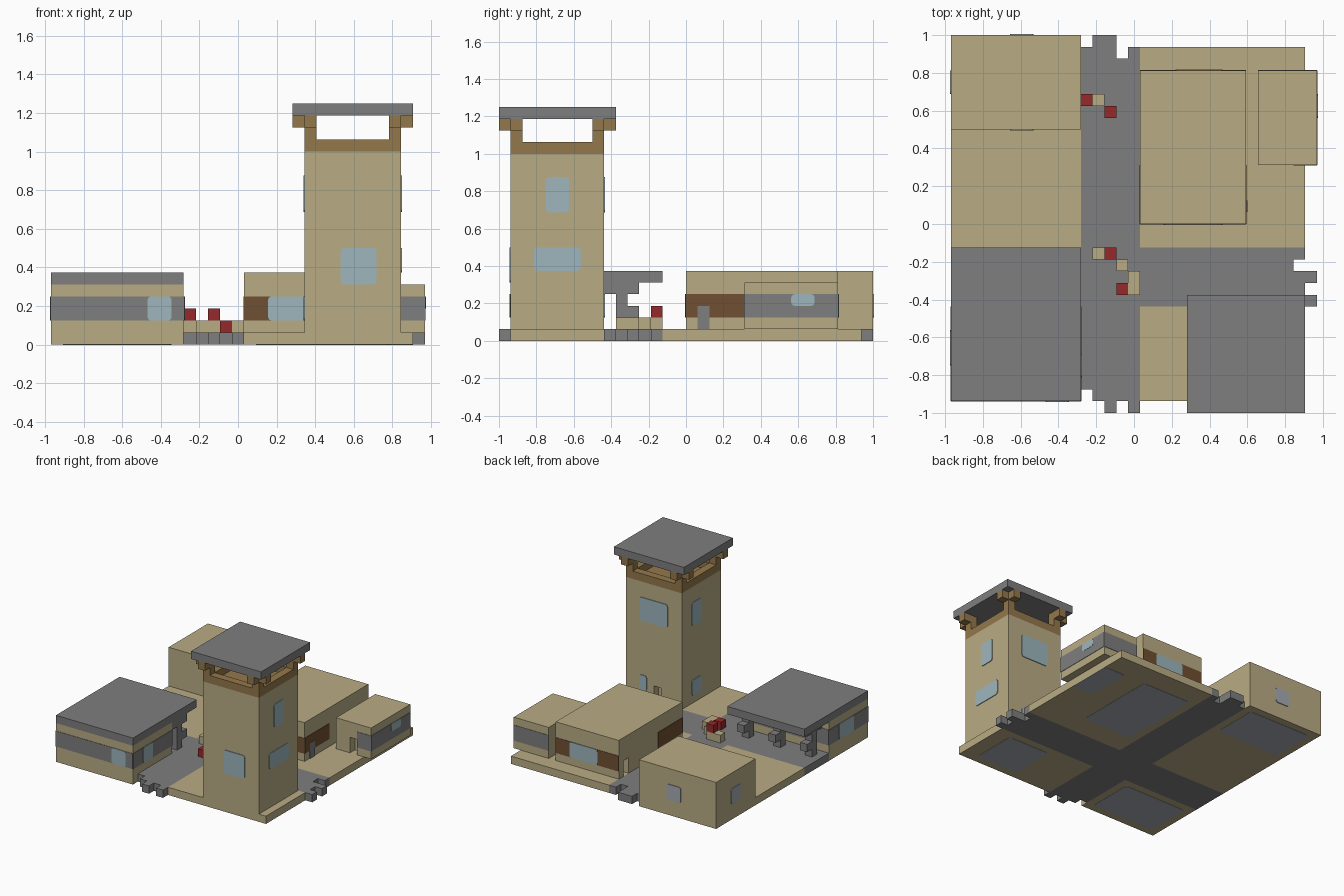
import bpy
import bmesh
import math
from mathutils import Vector

if "Cube" in bpy.data.objects:
    bpy.data.objects.remove(bpy.data.objects["Cube"], do_unlink=True)

U = 1 / 16  # one block of the grid


def material(name, r, g, b):
    lin = [((c / 255 + 0.055) / 1.055) ** 2.4 for c in (r, g, b)] + [1]
    m = bpy.data.materials.new(name)
    m.use_nodes = True
    m.diffuse_color = lin
    bsdf = m.node_tree.nodes["Principled BSDF"]
    bsdf.inputs["Base Color"].default_value = lin
    bsdf.inputs["Roughness"].default_value = 1
    return m


SAND = material("sand", 185, 172, 133)
GRAY = material("gray", 126, 126, 126)
TIMBER = material("timber", 148, 120, 76)
BROWN = material("dark brown", 112, 80, 50)
RED = material("red", 150, 40, 44)
GLASS = material("glass", 157, 182, 188)
PALE = material("pale gray", 166, 172, 178)


def to_world(x, y, z):
    return Vector((x * U - 31 * U / 2, y * U - 1, z * U))


def finish(name, bm, mat):
    bmesh.ops.recalc_face_normals(bm, faces=bm.faces)
    mesh = bpy.data.meshes.new(name)
    bm.to_mesh(mesh)
    bm.free()
    mesh.materials.append(mat)
    ob = bpy.data.objects.new(name, mesh)
    bpy.context.scene.collection.objects.link(ob)
    return ob


def boxes(name, mat, *spans):
    """One object of blocks, each given as (x0, x1, y0, y1, z0, z1)."""
    bm = bmesh.new()
    for x0, x1, y0, y1, z0, z1 in spans:
        lo, hi = to_world(x0, y0, z0), to_world(x1, y1, z1)
        cube = bmesh.ops.create_cube(bm, size=1)["verts"]
        bmesh.ops.scale(bm, vec=hi - lo, verts=cube)
        bmesh.ops.translate(bm, vec=(lo + hi) / 2, verts=cube)
    return finish(name, bm, mat)


def plate(name, mat, side, at, a0, a1, b0, b1, thick=0.05, r=0.0):
    """Thin panel on a wall: side is like '+x'; a and b are the other axes."""
    axis = "xyz".index(side[1])
    sign = 1 if side[0] == "+" else -1
    outline = []
    corners = [(a1, b1, 0), (a0, b1, 90), (a0, b0, 180), (a1, b0, 270)]
    for ca, cb, start in corners:
        ma = ca + (r if ca == a0 else -r)
        mb = cb + (r if cb == b0 else -r)
        for step in range(4 if r else 1):
            t = math.radians(start + 30 * step)
            outline.append((ma + r * math.cos(t), mb + r * math.sin(t)) if r else (ca, cb))
    bm = bmesh.new()
    verts = []
    for p in outline:
        co = list(p)
        co.insert(axis, at)
        verts.append(bm.verts.new(to_world(*co)))
    face = bm.faces.new(verts)
    new = bmesh.ops.extrude_face_region(bm, geom=[face])["geom"]
    push = Vector((0, 0, 0))
    push[axis] = sign * thick * U
    bmesh.ops.translate(bm, vec=push, verts=[v for v in new if isinstance(v, bmesh.types.BMVert)])
    return finish(name, bm, mat)


def window(name, side, at, a0, a1, b0, b1, mat=GLASS):
    plate(name, mat, side, at, a0, a1, b0, b1, 0.09, 0.3)


def cut(ob, *span):
    """Carve a doorway out of a building."""
    cutter = boxes("door_cutter", SAND, span)
    cutter.hide_render = True
    mod = ob.modifiers.new("doorway", "BOOLEAN")
    mod.object = cutter
    mod.solver = "EXACT"
    bpy.context.view_layer.objects.active = ob
    bpy.ops.object.modifier_apply(modifier=mod.name)
    bpy.data.objects.remove(cutter, do_unlink=True)


# Ground and the crossing roads with ragged ends
boxes("ground", SAND, *[(x0, x1, y0, y1, 0, 1)
                        for x0, x1 in ((0, 11), (16, 30)) for y0, y1 in ((1, 9), (14, 31))])
columns = [(2, 31), (1, 32), (0, 32), (1, 30), (0, 31)]
boxes("main_road", GRAY, *[(11 + i, 12 + i, a, b, 0, 1) for i, (a, b) in enumerate(columns)])
rows = [31, 30, 31, 29, 30]
boxes("side_road", GRAY, (0, 11, 9, 14, 0, 1),
      *[(16, end, 9 + i, 10 + i, 0, 1) for i, end in enumerate(rows)])

# Watch tower
tower = boxes("tower", SAND, (21, 29, 1, 9, 1, 16))
cut(tower, 24, 25, 8, 10, 1, 3)
boxes("tower_parapet", TIMBER, (21, 29, 1, 2, 16, 17), (21, 29, 8, 9, 16, 17),
      (21, 22, 2, 8, 16, 17), (28, 29, 2, 8, 16, 17))
plate("tower_floor", TIMBER, "+z", 16, 22, 28, 2, 8)
brackets = []
for px, ox in ((21, 20), (28, 28)):
    for py, oy in ((1, 0), (8, 8)):
        brackets += [(px, px + 1, py, py + 1, 17, 18),
                     (ox, ox + 2, py, py + 1, 18, 19),
                     (px, px + 1, oy, oy + 2, 18, 19)]
boxes("tower_posts", TIMBER, *brackets)
boxes("tower_roof", GRAY, (20, 30, 0, 10, 19, 20))
window("tower_front_window", "-y", 1, 24, 27, 5, 8)
window("tower_upper_side_window", "+x", 29, 4, 6, 11, 14)
window("tower_lower_side_window", "+x", 29, 3, 7, 6, 8)
window("tower_back_window", "+y", 9, 23, 27, 11, 14)
window("tower_back_small_window", "+y", 9, 26, 27, 2, 4)
window("tower_inner_upper_window", "-x", 21, 5, 7, 11, 14)
window("tower_inner_lower_window", "-x", 21, 5, 7, 2, 4)

# Fuel station with canopy and pumps
boxes("station", SAND, (0, 11, 1, 9, 1, 5))
boxes("station_roof", GRAY, (0, 11, 1, 14, 5, 6))
for side, at, a0, a1 in (("-y", 1, 0, 11), ("+y", 9, 0, 11), ("-x", 0, 1, 9), ("+x", 11, 1, 9)):
    plate("station_band", GRAY, side, at, a0, a1, 2, 4)
window("station_front_window", "-y", 1, 8, 10, 2, 4)
window("station_side_window", "+x", 11, 3, 5, 2, 4)
window("station_outer_window", "-x", 0, 4, 7, 2, 4)
for x in (1, 5.5, 10):
    boxes("pump_pillar", GRAY, (x, x + 1, 9, 12, 4, 5), (x, x + 1, 10, 11, 3, 4),
          (x, x + 1, 10, 12, 2, 3), (x, x + 1, 10, 11, 1, 2))

# Large shop
shop = boxes("shop", SAND, (16, 25, 16, 29, 1, 6))
cut(shop, 15, 17, 27, 28, 1, 3)
for side, at, a0, a1 in (("-y", 16, 16, 25), ("+y", 29, 16, 25), ("-x", 16, 16, 21), ("+x", 25, 16, 21)):
    plate("shop_band", BROWN, side, at, a0, a1, 2, 4)
window("shop_front_window", "-y", 16, 18, 23, 2, 4)
window("shop_back_window", "+y", 29, 19, 23, 2, 4)
plate("shop_side_door", GRAY, "+x", 25, 17, 18, 1, 3, 0.1)

# Small annex
annex = boxes("annex", SAND, (26, 31, 21, 29, 1, 5))
cut(annex, 28, 29, 20, 22, 1, 3)
for side, at, a0, a1 in (("-y", 21, 29, 31), ("+y", 29, 26, 31), ("+x", 31, 21, 29)):
    plate("annex_band", GRAY, side, at, a0, a1, 2, 4)
window("annex_window", "+x", 31, 25, 27, 3, 4)

# Plain store house
boxes("storehouse", SAND, (0, 11, 24, 32, 0, 6))
window("storehouse_front_window", "-y", 24, 5, 7, 2, 4, PALE)
window("storehouse_back_window", "+y", 32, 5, 7, 2, 4, PALE)
window("storehouse_side_window", "-x", 0, 27, 29, 2, 4, PALE)

# Pale floor panels on the underside
for x0, x1, y0, y1 in ((1, 10, 25, 31), (17, 24, 17, 28), (22, 28, 2, 8), (27, 30, 22, 28), (1, 10, 2, 8)):
    plate("floor_panel", PALE, "-z", 0, x0, x1, y0, y1, 0.03, 0.4)

# Street clutter
boxes("near_crates", SAND, (12, 14, 13, 14, 1, 2), (14, 15, 12, 13, 1, 2), (15, 16, 10, 12, 1, 2))
boxes("near_red_crates", RED, (13, 14, 13, 14, 2, 3), (14, 15, 10, 11, 1, 2))
boxes("far_crates", SAND, (11, 13, 26, 27, 1, 2))
boxes("far_red_crates", RED, (11, 12, 26, 27, 2, 3), (13, 14, 25, 26, 1, 2))
